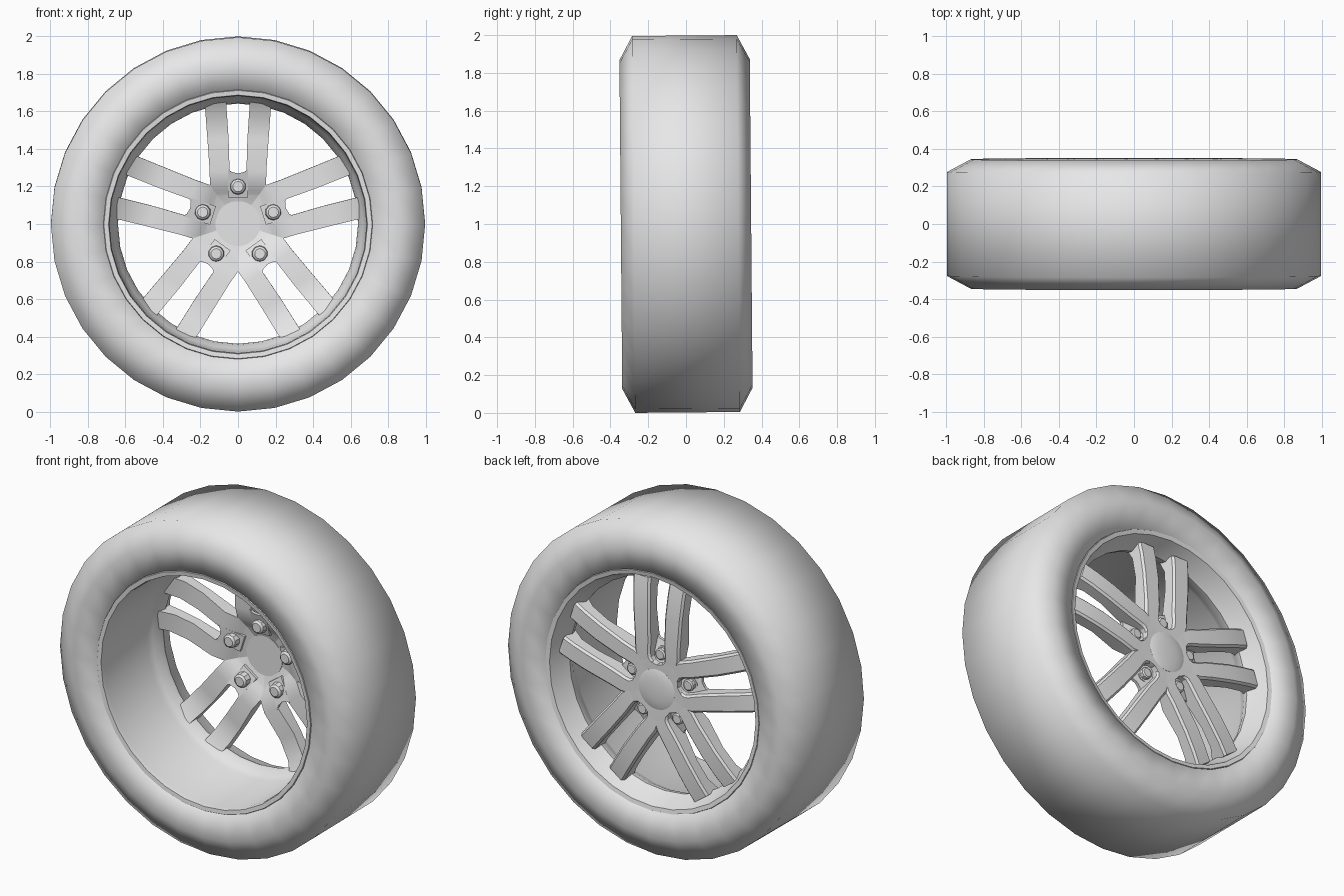
import bpy, bmesh, math
from mathutils import Matrix, Vector

cube = bpy.data.objects.get("Cube")
if cube:
    bpy.data.objects.remove(cube)

grey = bpy.data.materials.new("plain_grey")
grey.use_nodes = True
grey.diffuse_color = (0.8, 0.8, 0.8, 1)
grey.node_tree.nodes["Principled BSDF"].inputs["Base Color"].default_value = (0.8, 0.8, 0.8, 1)

# the wheel leans very slightly and stands on the ground
PLACE = Matrix.Translation((0, 0, 1)) @ Matrix.Rotation(0.0085, 4, 'X')


def finish(name, bm, angle):
    """Turn a bmesh into a placed, smooth-shaded object."""
    bmesh.ops.recalc_face_normals(bm, faces=bm.faces[:])
    bm.transform(PLACE)
    mesh = bpy.data.meshes.new(name)
    bm.to_mesh(mesh)
    bm.free()
    mesh.materials.append(grey)
    ob = bpy.data.objects.new(name, mesh)
    bpy.context.collection.objects.link(ob)
    bpy.ops.object.select_all(action='DESELECT')
    ob.select_set(True)
    bpy.context.view_layer.objects.active = ob
    bpy.ops.object.shade_smooth_by_angle(angle=math.radians(angle))
    return ob


def loft(bm, loops, cap):
    """Skin a list of equal loops of points."""
    rings = [[bm.verts.new(p) for p in loop] for loop in loops]
    n = len(rings[0])
    pairs = zip(rings, rings[1:]) if cap else zip(rings, rings[1:] + rings[:1])
    for a, b in pairs:
        for i in range(n):
            j = (i + 1) % n
            bm.faces.new((a[i], a[j], b[j], b[i]))
    if cap:
        bm.faces.new(rings[0])
        bm.faces.new(rings[-1])


def lathe(bm, profile, steps, cap=False, centre=(0, 0)):
    """Spin (radius, y) points around the y axis."""
    loops = []
    for r, y in profile:
        ring = [math.tau * i / steps for i in range(steps)]
        loops.append([(centre[0] + r * math.sin(t), y, centre[1] + r * math.cos(t)) for t in ring])
    loft(bm, loops, cap)


def spin_five(bm):
    """Repeat everything in the bmesh five times around the axle."""
    base = bm.verts[:] + bm.edges[:] + bm.faces[:]
    for k in range(1, 5):
        copy = bmesh.ops.duplicate(bm, geom=base)["geom"]
        verts = [g for g in copy if isinstance(g, bmesh.types.BMVert)]
        bmesh.ops.rotate(bm, verts=verts, cent=(0, 0, 0),
                         matrix=Matrix.Rotation(math.tau * k / 5, 3, 'Y'))


# tyre: one softly shaded ring
half = [(0.9975, 0.277), (0.87, 0.345), (0.72, 0.326), (0.705, 0.27)]
bm = bmesh.new()
lathe(bm, half + [(r, -y) for r, y in reversed(half)], 32)
finish("tyre", bm, 180)

# rim: barrel with a step behind the spokes and a lip on each side
bm = bmesh.new()
lathe(bm, [(0.715, 0.325), (0.69, 0.32), (0.66, 0.24), (0.64, 0.2), (0.645, 0.17),
           (0.665, 0.13), (0.68, 0.1), (0.685, -0.3), (0.69, -0.325), (0.715, -0.328),
           (0.73, -0.28), (0.73, 0.28)], 32)
finish("rim", bm, 32)

# spokes: half of a forked spoke, lofted outward, mirrored and repeated;
# stations are distance out, inner edge, outer edge, front y, back y
TAN = math.tan(math.pi / 5)
stations = [(0.09, 0, 0.09 * TAN, 0.26, 0.28), (0.148, 0, 0.148 * TAN, 0.245, 0.282),
            (0.158, 0.028, 0.158 * TAN, 0.24, 0.282), (0.178, 0.045, 0.178 * TAN, 0.228, 0.283),
            (0.206, 0.048, 0.15, 0.213, 0.284), (0.28, 0.045, 0.151, 0.19, 0.286),
            (0.45, 0.05, 0.163, 0.21, 0.285), (0.57, 0.058, 0.172, 0.195, 0.275),
            (0.648, 0.063, 0.178, 0.15, 0.262)]
bm = bmesh.new()
for side in (1, -1):
    loops = []
    for z, xin, xout, front, back in stations:
        c = 0.012
        ci = c if xin > 0 else 0
        co = c if z > 0.2 else 0
        section = [(xin, front), (xout, front), (xout, back - co),
                   (xout - co, back), (xin + ci, back), (xin, back - ci)]
        loops.append([(side * x, y, z) for x, y in section])
    loft(bm, loops, True)
bmesh.ops.dissolve_degenerate(bm, dist=0.0001, edges=bm.edges[:])
spin_five(bm)
finish("spokes", bm, 28)

# pocket floors: small round-ended plates that hold the bolts
bm = bmesh.new()
outline = [(-0.052, 0.14), (0.052, 0.14), (0.052, 0.292), (0.035, 0.276),
           (0, 0.268), (-0.035, 0.276), (-0.052, 0.292)]
loft(bm, [[(x, y + 0.3 * (0.2 - z), z) for x, z in outline] for y in (0.214, 0.232)], True)
spin_five(bm)
finish("bolt_pockets", bm, 30)

# bolts: rounded ends at the front, heads in the pockets at the back
bm = bmesh.new()
lathe(bm, [(0.028, 0.178), (0.04, 0.188), (0.044, 0.225), (0.034, 0.226),
           (0.034, 0.248), (0.026, 0.254)], 10, True, (0, 0.198))
spin_five(bm)
finish("bolts", bm, 35)

# hub cap: thin disc with a shallow dome
bm = bmesh.new()
lathe(bm, [(0.12, 0.253), (0.12, 0.281), (0.105, 0.286), (0.07, 0.291), (0.03, 0.294)], 32, True)
finish("hub_cap", bm, 35)
